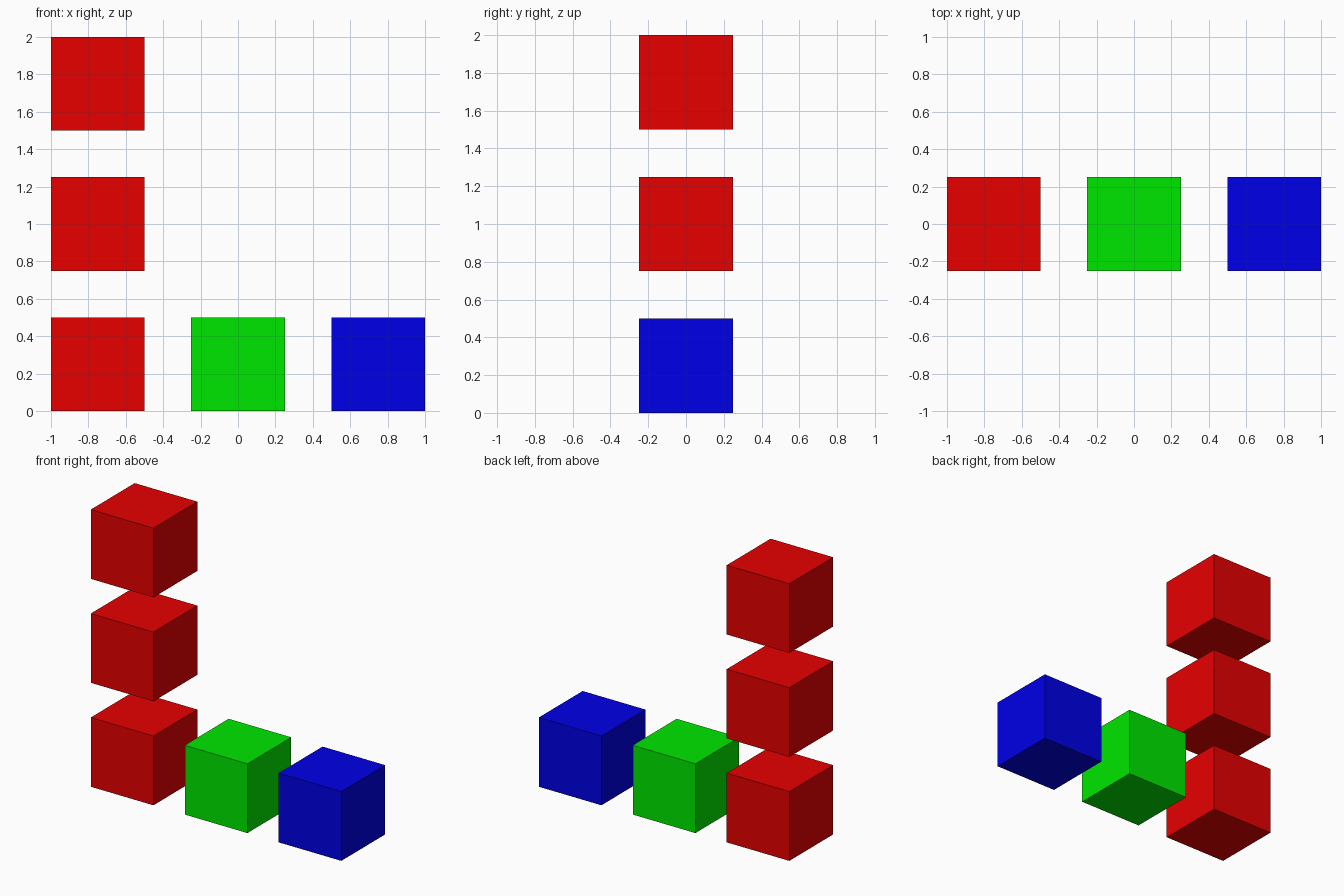
import bpy

if "Cube" in bpy.data.objects:
    bpy.data.objects.remove(bpy.data.objects["Cube"])

SIZE = 0.5   # cube edge
STEP = 0.75  # spacing between cube centres


def material(name, color):
    mat = bpy.data.materials.new(name)
    mat.diffuse_color = color
    mat.use_nodes = True
    mat.node_tree.nodes["Principled BSDF"].inputs["Base Color"].default_value = mat.diffuse_color
    return mat


def cube(name, column, level, mat):
    bpy.ops.mesh.primitive_cube_add(
        size=SIZE, location=(column * STEP, 0, SIZE / 2 + level * STEP))
    obj = bpy.context.object
    obj.name = name
    obj.data.materials.append(mat)


red = material("red", (0.8, 0, 0, 1))
green = material("green", (0, 0.8, 0, 1))
blue = material("blue", (0, 0, 0.8, 1))

# Column of red cubes on the left
for level, name in enumerate(("red_cube_bottom", "red_cube_middle", "red_cube_top")):
    cube(name, -1, level, red)

# Cubes along the base
cube("green_cube", 0, 0, green)
cube("blue_cube", 1, 0, blue)
